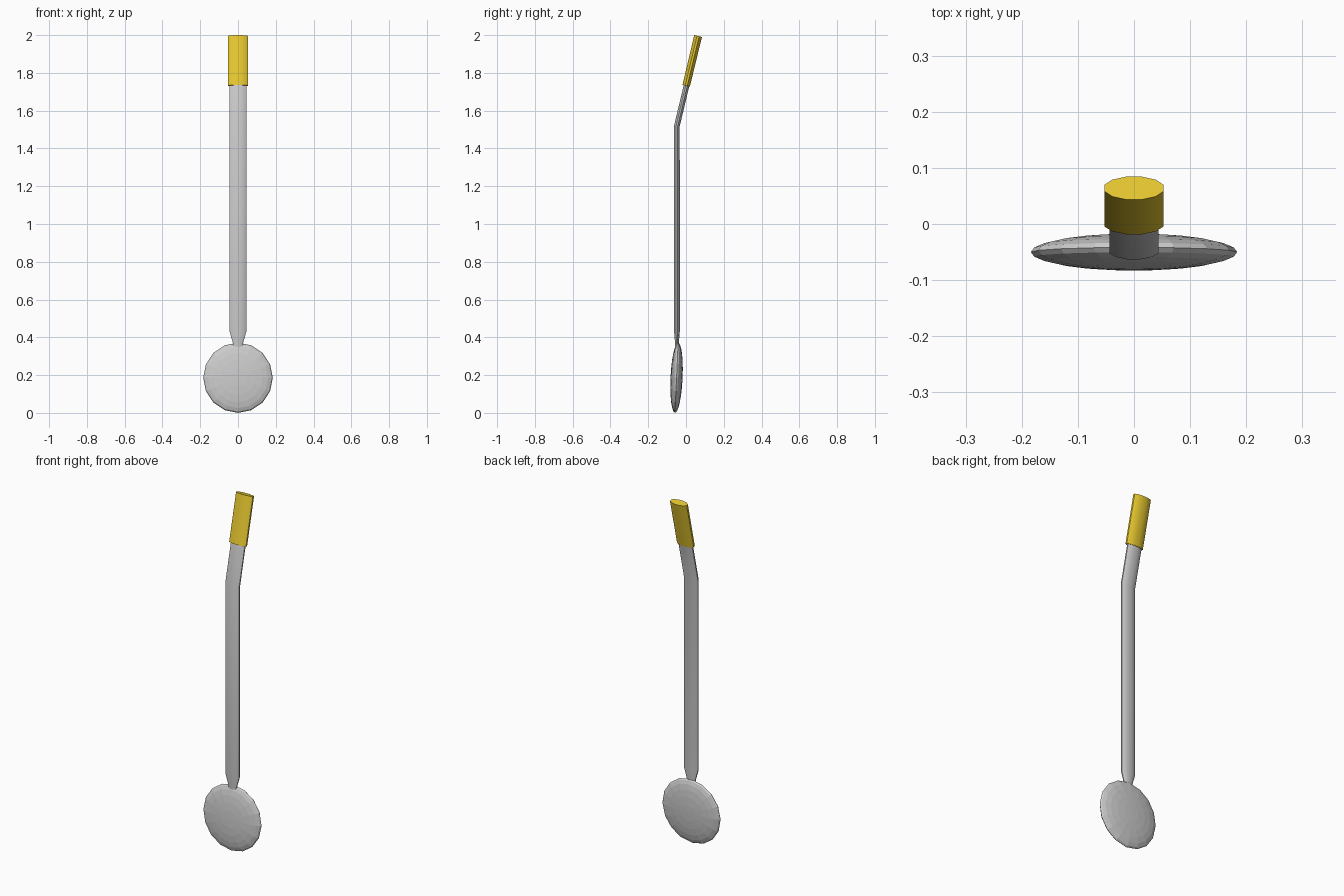
import bpy, bmesh, math
from mathutils import Matrix

if "Cube" in bpy.data.objects:
    bpy.data.objects.remove(bpy.data.objects["Cube"])

SIDES = 12
LEAN = math.atan2(0.115, 0.475)   # backward lean of the upper handle


def finish(name, bm, smooth, color=None):
    bmesh.ops.recalc_face_normals(bm, faces=bm.faces)
    me = bpy.data.meshes.new(name)
    bm.to_mesh(me)
    bm.free()
    ob = bpy.data.objects.new(name, me)
    bpy.context.collection.objects.link(ob)
    if smooth:
        bpy.ops.object.select_all(action='DESELECT')
        ob.select_set(True)
        bpy.context.view_layer.objects.active = ob
        bpy.ops.object.shade_smooth_by_angle(angle=math.radians(50))
    if color:
        mat = bpy.data.materials.new(name + "_paint")
        mat.diffuse_color = color
        mat.use_nodes = True
        mat.node_tree.nodes["Principled BSDF"].inputs["Base Color"].default_value = mat.diffuse_color
        me.materials.append(mat)
    return ob


def loft(name, rings, color=None):
    """Rings are (y, z, half width, half depth, lean); ends are capped."""
    bm = bmesh.new()
    loops = []
    fit = 1 / math.cos(math.pi / SIDES)
    for y, z, rx, ry, lean in rings:
        loop = []
        for i in range(SIDES):
            a = 2 * math.pi * (i + 0.5) / SIDES
            d = ry * fit * math.sin(a)
            loop.append(bm.verts.new((rx * fit * math.cos(a),
                                      y + d * math.cos(lean),
                                      z - d * math.sin(lean))))
        loops.append(loop)
    for lo, hi in zip(loops, loops[1:]):
        for i in range(SIDES):
            j = (i + 1) % SIDES
            bm.faces.new((lo[i], lo[j], hi[j], hi[i]))
    bm.faces.new(loops[0][::-1])
    bm.faces.new(loops[-1])
    return finish(name, bm, True, color)


# Flattened, faceted round head, tilted slightly
bm = bmesh.new()
bmesh.ops.create_uvsphere(bm, u_segments=16, v_segments=12, radius=1)
bm.transform(Matrix.Translation((0, -0.05, 0.186))
             @ Matrix.Rotation(-0.045, 4, 'X')
             @ Matrix.Diagonal((0.184, 0.032, 0.186, 1))
             @ Matrix.Rotation(math.pi / 2, 4, 'X'))
finish("head", bm, False)

# Shaft: narrow neck, straight length, then a bend backward
loft("shaft", [
    (-0.048, 0.34, 0.024, 0.009, 0),
    (-0.048, 0.37, 0.027, 0.010, 0),
    (-0.048, 0.43, 0.044, 0.015, 0),
    (-0.048, 1.52, 0.044, 0.015, LEAN / 2),
    (0.014, 1.78, 0.044, 0.015, LEAN),
])

# Yellow grip sleeve on the leaning end
loft("grip", [
    (0.001, 1.732, 0.053, 0.020, LEAN),
    (0.064, 1.995, 0.053, 0.021, LEAN),
], (0.8, 0.58, 0.03, 1))
